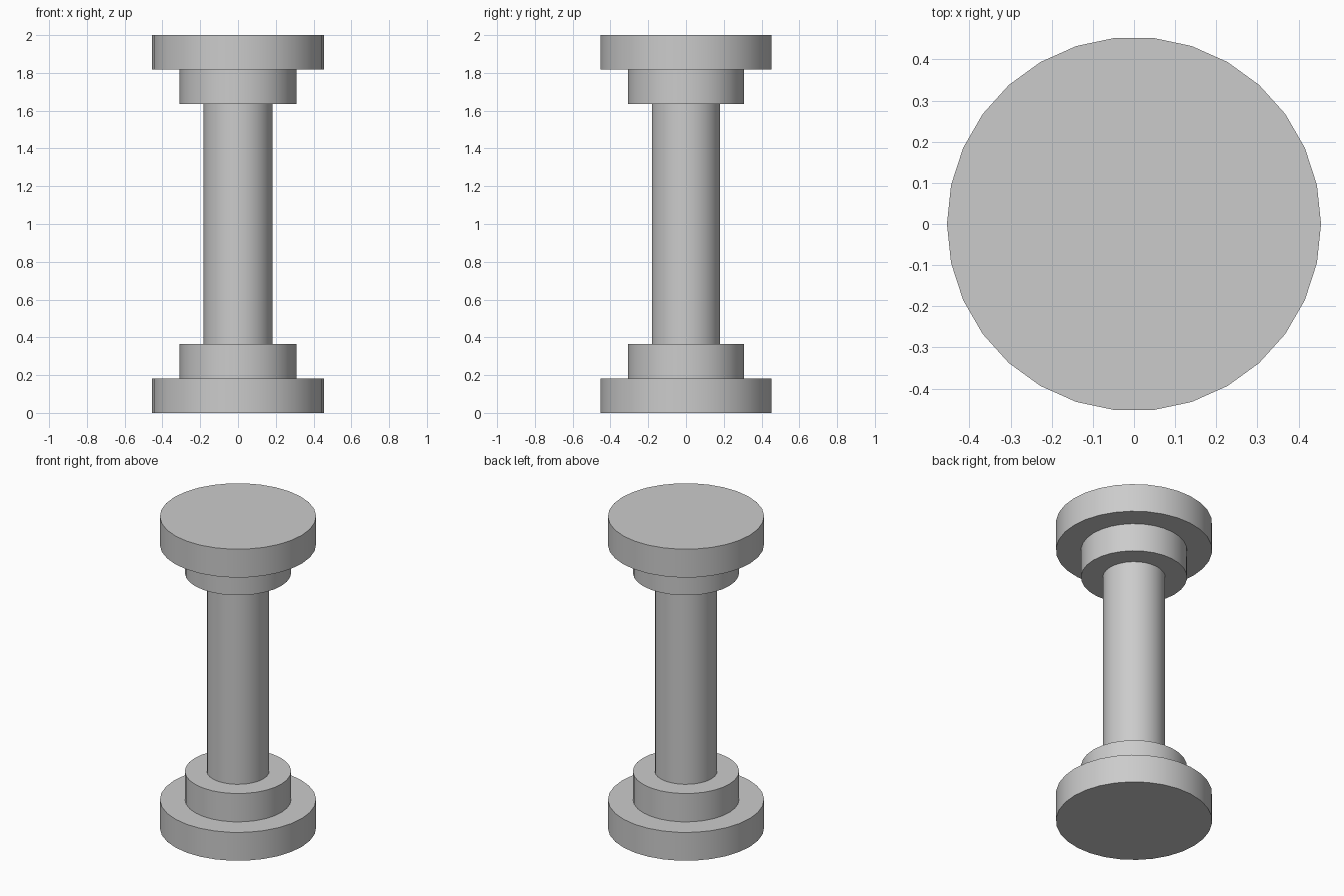
import bpy
import math

# Remove the default cube
cube = bpy.data.objects.get("Cube")
if cube:
    bpy.data.objects.remove(cube, do_unlink=True)

UNIT = 2 / 11   # the column is eleven units tall
SIDES = 30

# Single stone colour
grey = bpy.data.materials.new("plain grey")
grey.use_nodes = True
colour = (0.6, 0.6, 0.6, 1)
grey.diffuse_color = colour
grey.node_tree.nodes["Principled BSDF"].inputs["Base Color"].default_value = colour


def drum(name, radius, bottom, top):
    """Round slab between two heights, with a corner on the x axis."""
    bpy.ops.mesh.primitive_cylinder_add(
        vertices=SIDES, radius=radius * UNIT, depth=(top - bottom) * UNIT,
        location=(0, 0, (bottom + top) / 2 * UNIT), rotation=(0, 0, math.pi / 2))
    part = bpy.context.object
    part.name = name
    part.data.materials.append(grey)
    bpy.ops.object.shade_smooth_by_angle(angle=math.radians(30))


# Stepped base, shaft and matching stepped capital
drum("base_plinth", 2.5, 0, 1)
drum("base_collar", 1.7, 1, 2)
drum("shaft", 1, 2, 9)
drum("capital_collar", 1.7, 9, 10)
drum("capital_slab", 2.5, 10, 11)
